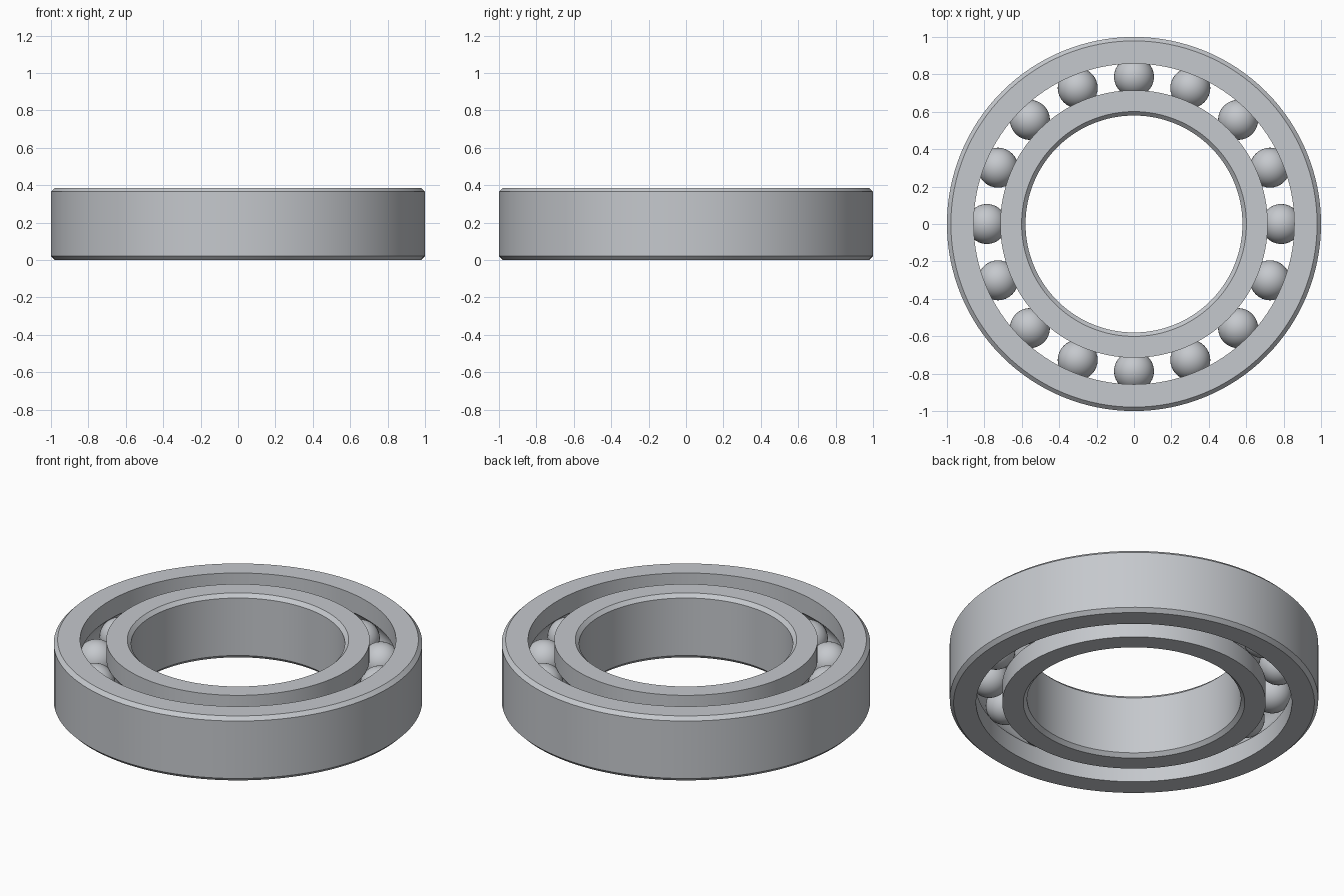
import bpy
import math
from mathutils import Matrix, Vector
import bmesh

HEIGHT = 0.386
MID = HEIGHT / 2
CHAMFER = 0.021
PITCH = 0.787          # radius of the circle of ball centres
BALL_RADIUS = 0.107
BALL_COUNT = 16
SEGMENTS = 128

cube = bpy.data.objects.get("Cube")
if cube:
    bpy.data.objects.remove(cube, do_unlink=True)

steel = bpy.data.materials.new("steel grey")
steel.use_nodes = True
colour = (0.56, 0.58, 0.61, 1)
steel.diffuse_color = colour
steel.node_tree.nodes["Principled BSDF"].inputs["Base Color"].default_value = colour


def finish(name, bm):
    """Turn a bmesh into a smooth-shaded steel object."""
    bmesh.ops.recalc_face_normals(bm, faces=bm.faces)
    mesh = bpy.data.meshes.new(name)
    bm.to_mesh(mesh)
    bm.free()
    mesh.materials.append(steel)
    obj = bpy.data.objects.new(name, mesh)
    bpy.context.collection.objects.link(obj)
    bpy.ops.object.select_all(action="DESELECT")
    obj.select_set(True)
    bpy.context.view_layer.objects.active = obj
    bpy.ops.object.shade_smooth_by_angle(angle=math.radians(30))
    return obj


def race_profile(plain_radius, track_radius):
    """Ring section: chamfered plain side, and a ball groove on the other."""
    side = 1 if track_radius > plain_radius else -1
    shoulder = plain_radius + side * CHAMFER
    points = [(track_radius, 0), (shoulder, 0), (plain_radius, CHAMFER),
              (plain_radius, HEIGHT - CHAMFER), (shoulder, HEIGHT),
              (track_radius, HEIGHT)]
    # Groove arc that follows the balls
    groove = BALL_RADIUS + 0.001
    direction = 1 if track_radius > PITCH else -1
    limit = math.acos(abs(track_radius - PITCH) / groove)
    steps = 12
    for i in range(steps + 1):
        angle = limit * (1 - 2 * i / steps)
        points.append((PITCH + direction * groove * math.cos(angle),
                       MID + groove * math.sin(angle)))
    return points


def add_race(name, plain_radius, track_radius):
    """Spin the ring section around the vertical axis."""
    bm = bmesh.new()
    verts = [bm.verts.new((r, 0, z)) for r, z in race_profile(plain_radius, track_radius)]
    edges = [bm.edges.new((a, b)) for a, b in zip(verts, verts[1:] + verts[:1])]
    bmesh.ops.spin(bm, geom=verts + edges, cent=(0, 0, 0), axis=(0, 0, 1),
                   angle=math.tau, steps=SEGMENTS, use_duplicate=False)
    bmesh.ops.remove_doubles(bm, verts=bm.verts, dist=0.0001)
    finish(name, bm)


# Outer and inner rings
add_race("outer_ring", 1.0, 0.857)
add_race("inner_ring", 0.58, 0.715)

# Balls sharing one mesh, evenly spaced in the grooves
bm = bmesh.new()
bmesh.ops.create_uvsphere(bm, u_segments=32, v_segments=20, radius=BALL_RADIUS)
first = finish("ball_1", bm)
for i in range(BALL_COUNT):
    ball = first
    if i:
        ball = bpy.data.objects.new(f"ball_{i + 1}", first.data)
        bpy.context.collection.objects.link(ball)
    turn = Matrix.Rotation(math.tau * i / BALL_COUNT, 4, "Z")
    ball.matrix_world = turn @ Matrix.Translation(Vector((PITCH, 0, MID)))
